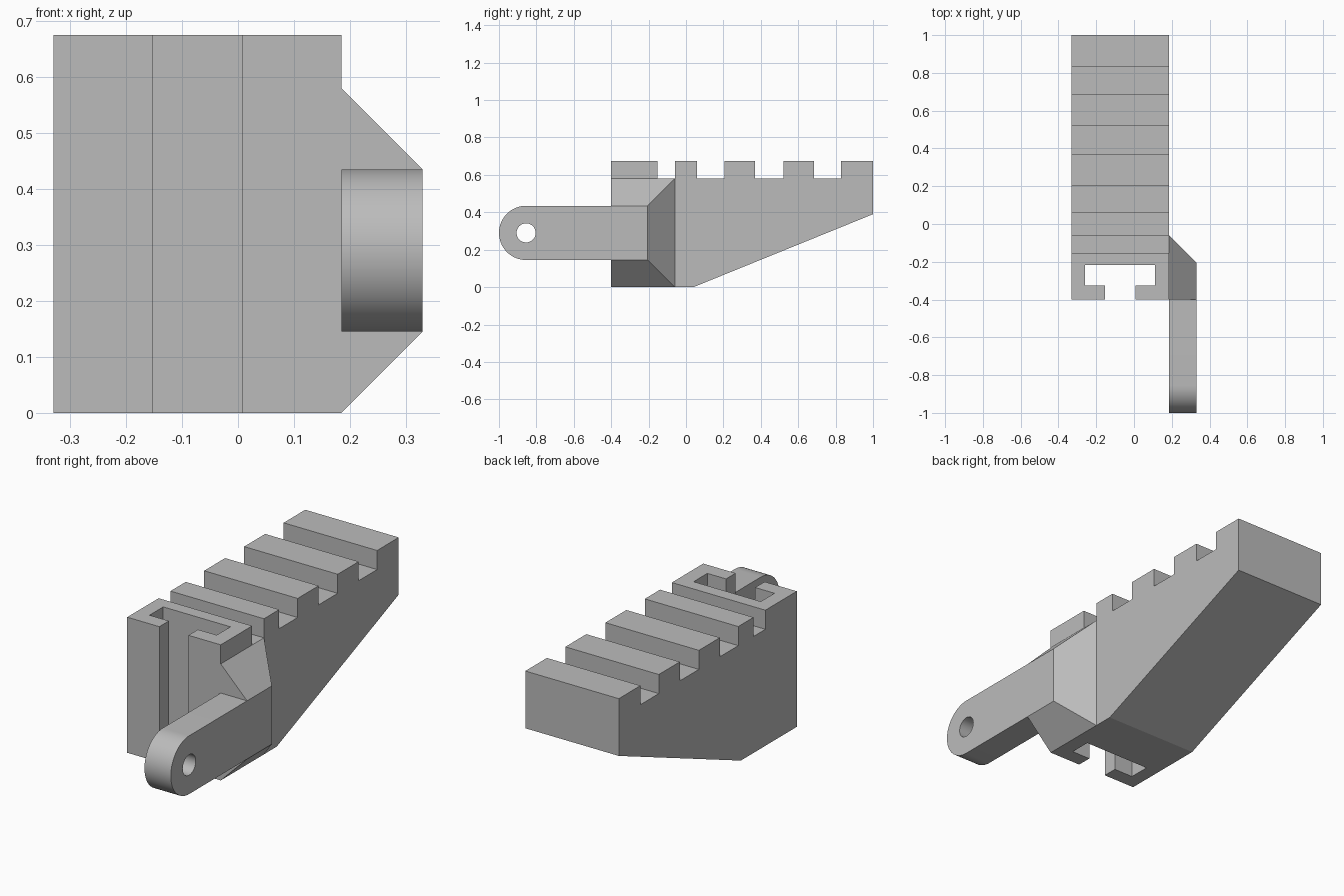
import bpy, bmesh
from math import sin, cos, pi, radians
from mathutils import Vector

default = bpy.data.objects.get("Cube")
if default:
    bpy.data.objects.remove(default, do_unlink=True)

grey = bpy.data.materials.new("plain grey")
grey.use_nodes = True
colour = (0.5, 0.5, 0.5, 1)
grey.diffuse_color = colour
grey.node_tree.nodes["Principled BSDF"].inputs["Base Color"].default_value = colour


def prism(name, points, offset):
    """Extrude a closed outline along the offset vector."""
    bm = bmesh.new()
    face = bm.faces.new([bm.verts.new(p) for p in points])
    grown = bmesh.ops.extrude_face_region(bm, geom=[face])["geom"]
    moved = [v for v in grown if isinstance(v, bmesh.types.BMVert)]
    bmesh.ops.translate(bm, vec=Vector(offset), verts=moved)
    bmesh.ops.recalc_face_normals(bm, faces=bm.faces)
    mesh = bpy.data.meshes.new(name)
    bm.to_mesh(mesh)
    bm.free()
    mesh.materials.append(grey)
    obj = bpy.data.objects.new(name, mesh)
    bpy.context.collection.objects.link(obj)
    return obj


def cut(target, cutter):
    """Subtract the cutter, then discard it."""
    mod = target.modifiers.new("cut", "BOOLEAN")
    mod.operation = "DIFFERENCE"
    mod.solver = "EXACT"
    mod.object = cutter
    bpy.context.view_layer.objects.active = target
    bpy.ops.object.modifier_apply(modifier=mod.name)
    bpy.data.objects.remove(cutter, do_unlink=True)


LEFT, SIDE, OUTER = -0.33, 0.185, 0.33
FRONT, TOP, NOTCH = -0.4, 0.675, 0.58
LOW, HIGH = 0.145, 0.435

# Rail body: side profile with teeth along the top and a sloped underside
outline = [(FRONT, 0), (0.04, 0), (1, 0.39), (1, TOP)]
for back, front in [(0.83, 0.685), (0.52, 0.37), (0.205, 0.06), (-0.06, -0.153)]:
    outline += [(back, TOP), (back, NOTCH), (front, NOTCH), (front, TOP)]
outline.append((FRONT, TOP))
body = prism("rail_body", [(LEFT, y, z) for y, z in outline], (SIDE - LEFT, 0, 0))

# Vertical T-slot open at the front
slot = [(-0.153, -0.5), (0.007, -0.5), (0.007, -0.325), (0.11, -0.325),
        (0.11, -0.217), (-0.26, -0.217), (-0.26, -0.325), (-0.153, -0.325)]
cut(body, prism("slot_cutter", [(x, y, -0.1) for x, y in slot], (0, 0, 1)))

# Tapered gusset between the body and the arm
gusset = prism("side_gusset", [(SIDE, FRONT, 0), (SIDE, -0.06, 0),
                               (SIDE, -0.06, NOTCH), (SIDE, FRONT, NOTCH)],
               (OUTER - SIDE, 0, 0))
for v in gusset.data.vertices:
    if v.co.x > 0.3:
        v.co.z = LOW if v.co.z < 0.3 else HIGH
        v.co.y = min(v.co.y, -0.205)

# Pivot arm with a rounded end and a round hole
radius = (HIGH - LOW) / 2
cy, cz = -1 + radius, (HIGH + LOW) / 2


def arc(r, start, sweep, count):
    angles = [start + sweep * i / count for i in range(count + 1)]
    return [(SIDE, cy + r * cos(a), cz + r * sin(a)) for a in angles]


arm = prism("pivot_arm", arc(radius, pi / 2, pi, 32)
            + [(SIDE, FRONT, LOW), (SIDE, FRONT, HIGH)], (OUTER - SIDE, 0, 0))
hole = prism("hole_cutter", arc(0.051, 0, 2 * pi, 40)[:-1], (0.4, 0, 0))
hole.location.x = -0.1
bpy.context.view_layer.update()
cut(arm, hole)

bpy.ops.object.select_all(action="DESELECT")
arm.select_set(True)
bpy.context.view_layer.objects.active = arm
bpy.ops.object.shade_smooth_by_angle(angle=radians(30))
